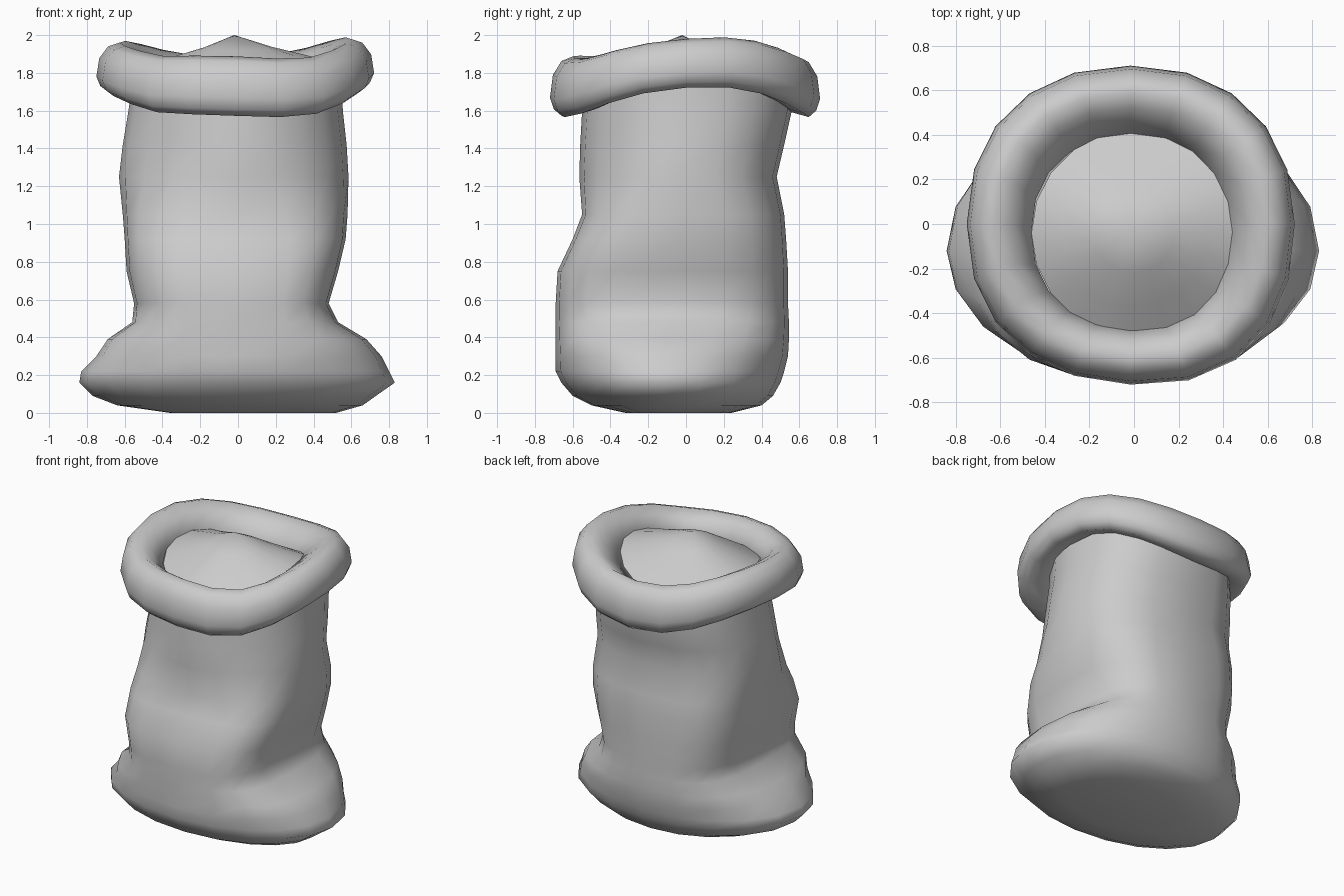
import bpy, bmesh, math

cube = bpy.data.objects.get("Cube")
if cube:
    bpy.data.objects.remove(cube)

mat = bpy.data.materials.new("plain grey cloth")
mat.use_nodes = True
GREY = (0.6, 0.6, 0.6, 1)
mat.diffuse_color = GREY
mat.node_tree.nodes["Principled BSDF"].inputs["Base Color"].default_value = GREY

SIDES = 20
ANGLES = [math.tau * i / SIDES for i in range(SIDES)]


def loft(name, rings, closed=False, bottom=False, tip=None):
    """Skin a list of point rings into one smooth object."""
    bm = bmesh.new()
    loops = [[bm.verts.new(p) for p in ring] for ring in rings]
    pairs = list(zip(loops, loops[1:]))
    if closed:
        pairs.append((loops[-1], loops[0]))
    for a, b in pairs:
        n = len(a)
        for i in range(n):
            j = (i + 1) % n
            bm.faces.new((a[i], a[j], b[j], b[i]))
    if bottom:
        bm.faces.new(loops[0][::-1])
    if tip:
        peak = bm.verts.new(tip)
        last = loops[-1]
        for i in range(len(last)):
            bm.faces.new((last[i], last[(i + 1) % len(last)], peak))
    bmesh.ops.recalc_face_normals(bm, faces=bm.faces)
    mesh = bpy.data.meshes.new(name)
    bm.to_mesh(mesh)
    bm.free()
    mesh.materials.append(mat)
    for p in mesh.polygons:
        p.use_smooth = True
    obj = bpy.data.objects.new(name, mesh)
    bpy.context.collection.objects.link(obj)


def smooth(v, lo, hi):
    t = min(1, max(0, (v - lo) / (hi - lo)))
    return t * t * (3 - 2 * t)


def rounded(a, e):
    """Unit superellipse point; a larger e gives a squarer corner."""
    c, s = math.cos(a), math.sin(a)
    if abs(c) < 1e-6 or abs(s) < 1e-6:
        return round(c), round(s)
    return (math.copysign(abs(c) ** (2 / e), c),
            math.copysign(abs(s) ** (2 / e), s))


# Squareness of each corner in the lower bulge and in the upper neck
CORNERS = {
    (False, False): (3.6, 1.75),
    (True, False): (3.4, 2.0),
    (True, True): (2.8, 2.4),
    (False, True): (3.1, 2.7),
}


def section(z, left, right, front, back):
    """Sagging cross-section with its own reach on each side."""
    middle = (front + back) / 2
    cy = middle + (-0.12 - middle) * (1 - smooth(z, 0.3, 0.6))
    ring = []
    for a in ANGLES:
        low, high = CORNERS[math.cos(a) > 0, math.sin(a) > 0]
        e = low + (high - low) * smooth(z, 0.85, 1.3)
        e = 2.05 + (e - 2.05) * smooth(z, 0.2, 0.6)
        c, s = rounded(a, e)
        ring.append((c * (right if c > 0 else -left),
                     cy + s * (back - cy if s > 0 else cy - front), z))
    return ring


# Slumped sack body: z, -x reach, +x reach, front, back
BODY = [
    (0.0, -0.36, 0.52, -0.32, 0.24),
    (0.04, -0.64, 0.66, -0.50, 0.40),
    (0.09, -0.77, 0.73, -0.60, 0.46),
    (0.16, -0.84, 0.83, -0.66, 0.50),
    (0.22, -0.83, 0.80, -0.69, 0.52),
    (0.30, -0.75, 0.76, -0.69, 0.54),
    (0.39, -0.69, 0.68, -0.69, 0.545),
    (0.48, -0.56, 0.53, -0.69, 0.545),
    (0.58, -0.55, 0.48, -0.69, 0.54),
    (0.75, -0.59, 0.53, -0.68, 0.54),
    (0.92, -0.60, 0.57, -0.60, 0.53),
    (1.05, -0.61, 0.58, -0.55, 0.52),
    (1.25, -0.63, 0.585, -0.565, 0.48),
    (1.42, -0.61, 0.575, -0.56, 0.52),
    (1.60, -0.58, 0.555, -0.55, 0.56),
    (1.74, -0.56, 0.55, -0.54, 0.56),
]
loft("sack_body", [section(*row) for row in BODY], bottom=True)


def front_lobe(a):
    """Strength of the pulled-out, sagging part of the rim."""
    return max(0, math.cos(a + 1)) ** 6


def rim_height(a):
    """Middle height of the rim: it dips at the front and droops at the back."""
    d = math.sin(a) - 0.25
    level = 1.845 + 0.01 * math.cos(a) - d * d * (0.09 if d < 0 else 0.22)
    return max(level, 1.735 if d < 0 else 0) - 0.02 * front_lobe(a)


# Rolled rim: reach and height of its profile, with a sloping inner funnel
ROLL = [(0.71, -0.06), (0.695, 0.06), (0.65, 0.135), (0.59, 0.16), (0.52, 0.115),
        (0.43, 0.02), (0.46, -0.07), (0.56, -0.13), (0.65, -0.155), (0.69, -0.12)]
rim = []
for a in ANGLES:
    c, s = rounded(a, 2.2)
    thick = 0.82 + 0.18 * s * s
    pull = 1 + 0.04 * front_lobe(a)
    rim.append([(r * c * 1.035 * pull - 0.015,
                 r * s * pull - (0.035 if r < 0.5 else 0),
                 rim_height(a) + h * thick) for r, h in ROLL])
loft("rolled_rim", rim, closed=True)

# Heaped contents, rising to a low peak inside the rim
heap = []
for radius, blend in ((0.46, 0.0), (0.33, 0.4), (0.18, 0.85)):
    heap.append([(radius * math.cos(a), radius * math.sin(a) - 0.04,
                  (1 - blend) * (rim_height(a) + 0.02) + blend * 1.95)
                 for a in ANGLES])
loft("heaped_contents", heap, tip=(-0.02, -0.02, 2.0))
